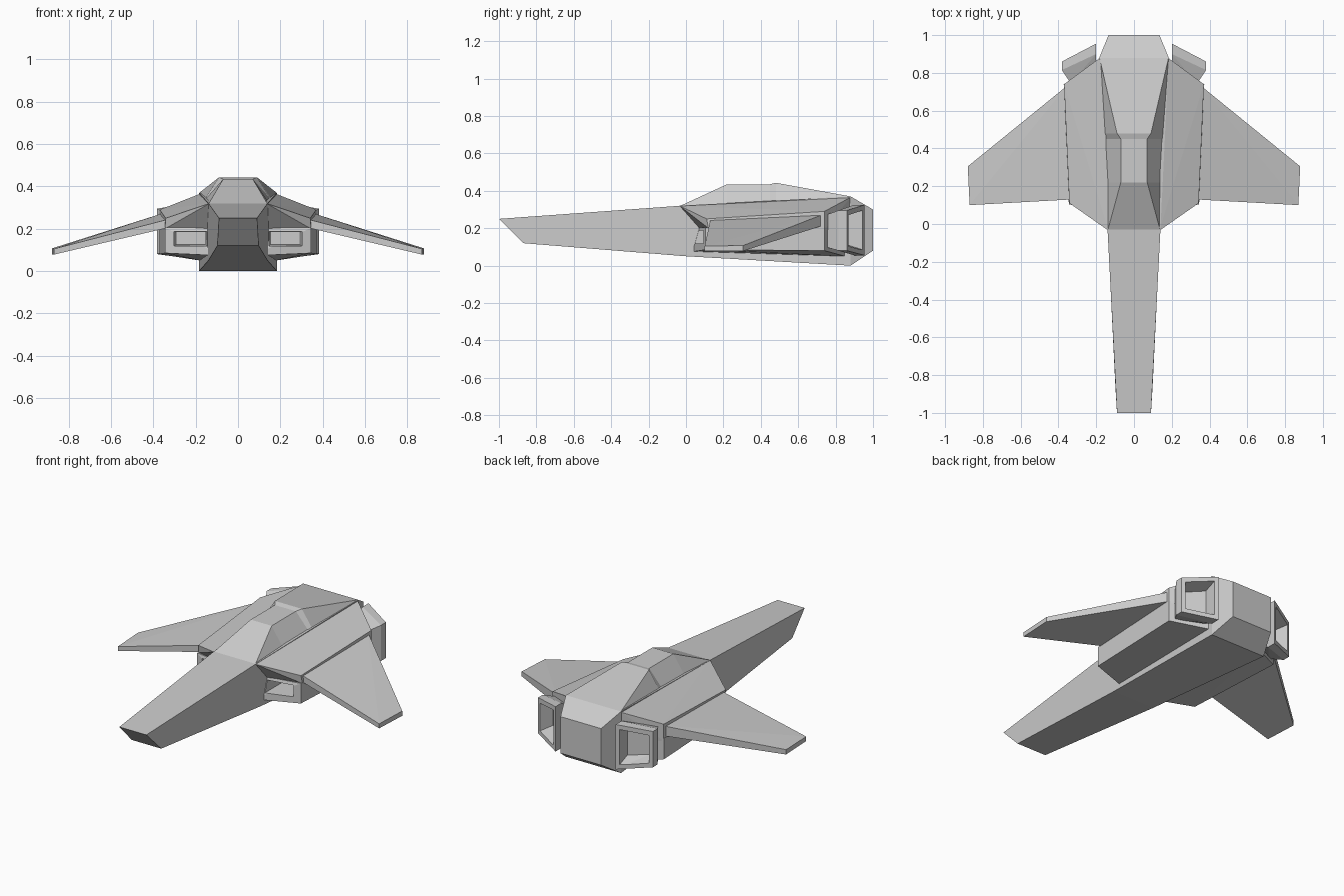
import bpy, bmesh

if "Cube" in bpy.data.objects:
    bpy.data.objects.remove(bpy.data.objects["Cube"])


def make_object(name, bm):
    bmesh.ops.recalc_face_normals(bm, faces=bm.faces)
    mesh = bpy.data.meshes.new(name)
    bm.to_mesh(mesh)
    bm.free()
    ob = bpy.data.objects.new(name, mesh)
    bpy.context.collection.objects.link(ob)
    return ob


def hull(name, pts):
    """Faceted solid wrapped around a few corner points."""
    bm = bmesh.new()
    for p in pts:
        bm.verts.new(p)
    bmesh.ops.convex_hull(bm, input=bm.verts)
    loose = [v for v in bm.verts if not v.link_faces]
    bmesh.ops.delete(bm, geom=loose, context='VERTS')
    bmesh.ops.dissolve_limit(bm, angle_limit=0.015, verts=bm.verts, edges=bm.edges)
    return make_object(name, bm)


def both(pts):
    return [(s * x, y, z) for x, y, z in pts for s in (-1, 1)]


def columns(cols):
    """(x, y, low z, high z) columns to corner points."""
    return [(x, y, z) for x, y, lo, hi in cols for z in (lo, hi)]


def apply(ob, mod):
    bpy.context.view_layer.objects.active = ob
    bpy.ops.object.modifier_apply(modifier=mod.name)


def cut(ob, cutter):
    cutter.hide_render = True
    m = ob.modifiers.new("cut", 'BOOLEAN')
    m.operation = 'DIFFERENCE'
    m.solver = 'EXACT'
    m.object = cutter
    apply(ob, m)
    bpy.data.objects.remove(cutter)


def mirror(ob):
    m = ob.modifiers.new("mirror", 'MIRROR')
    m.use_mirror_merge = False
    apply(ob, m)


# Long tapering fuselage with chamfered tail
hull("fuselage", both([
    (.09, -1, .25), (.098, -.87, .12), (.14, -.03, .32), (.14, 0, .05),
    (.184, .88, .37), (.184, .88, 0), (.135, 1, .30), (.135, 1, .08)]))

# Raised canopy and spine: (y, base half width, base z, top half width, top z)
bm = bmesh.new()
rings = []
for y, bx, bz, tx, tz in [(-.03, .14, .31, .138, .32), (.22, .147, .32, .07, .435),
                          (.45, .158, .335, .07, .435), (.48, .16, .337, .09, .443),
                          (.88, .184, .36, .183, .37)]:
    rings.append([bm.verts.new(p) for p in
                  [(-bx, y, bz), (bx, y, bz), (tx, y, tz), (-tx, y, tz)]])
for a, b in zip(rings, rings[1:]):
    for i in range(4):
        j = (i + 1) % 4
        bm.faces.new((a[i], a[j], b[j], b[i]))
bm.faces.new(rings[0])
bm.faces.new(rings[-1])
make_object("canopy", bm)

# Sloping shoulder over each engine
shoulder = hull("shoulder", [
    (.135, -.035, .32), (.18, .88, .365), (.37, .74, .29), (.342, .11, .25),
    (.135, .07, .2), (.345, .12, .2), (.37, .74, .19), (.18, .87, .19)])
mirror(shoulder)

# Engine housing with open front intake
housing = hull("engine_housing", columns([
    (.13, .04, .075, .1), (.13, .07, .1, .205), (.345, .105, .085, .205),
    (.372, .74, .08, .205), (.18, .85, .05, .205)]))
cut(housing, hull("intake_cutter", columns([
    (.142, -.1, .115, .19), (.315, -.1, .115, .19),
    (.155, .32, .125, .185), (.29, .32, .125, .185)])))
mirror(housing)

# Angled hollow exhaust at the back of each engine
exhaust = hull("exhaust", columns([
    (.2, .955, .055, .325), (.382, .86, .08, .295),
    (.2, .90, .055, .325), (.382, .815, .08, .295),
    (.2, .82, .09, .29), (.335, .745, .1, .27)]))
cut(exhaust, hull("exhaust_cutter", columns([
    (.222, .975, .075, .305), (.376, .893, .098, .277),
    (.215, .865, .11, .27), (.325, .80, .12, .25)])))
mirror(exhaust)

# Drooping forward-swept wings
wing = hull("wing", columns([
    (.33, .13, .205, .245), (.35, .735, .215, .275),
    (.88, .305, .078, .107), (.87, .10, .078, .105)]))
mirror(wing)
